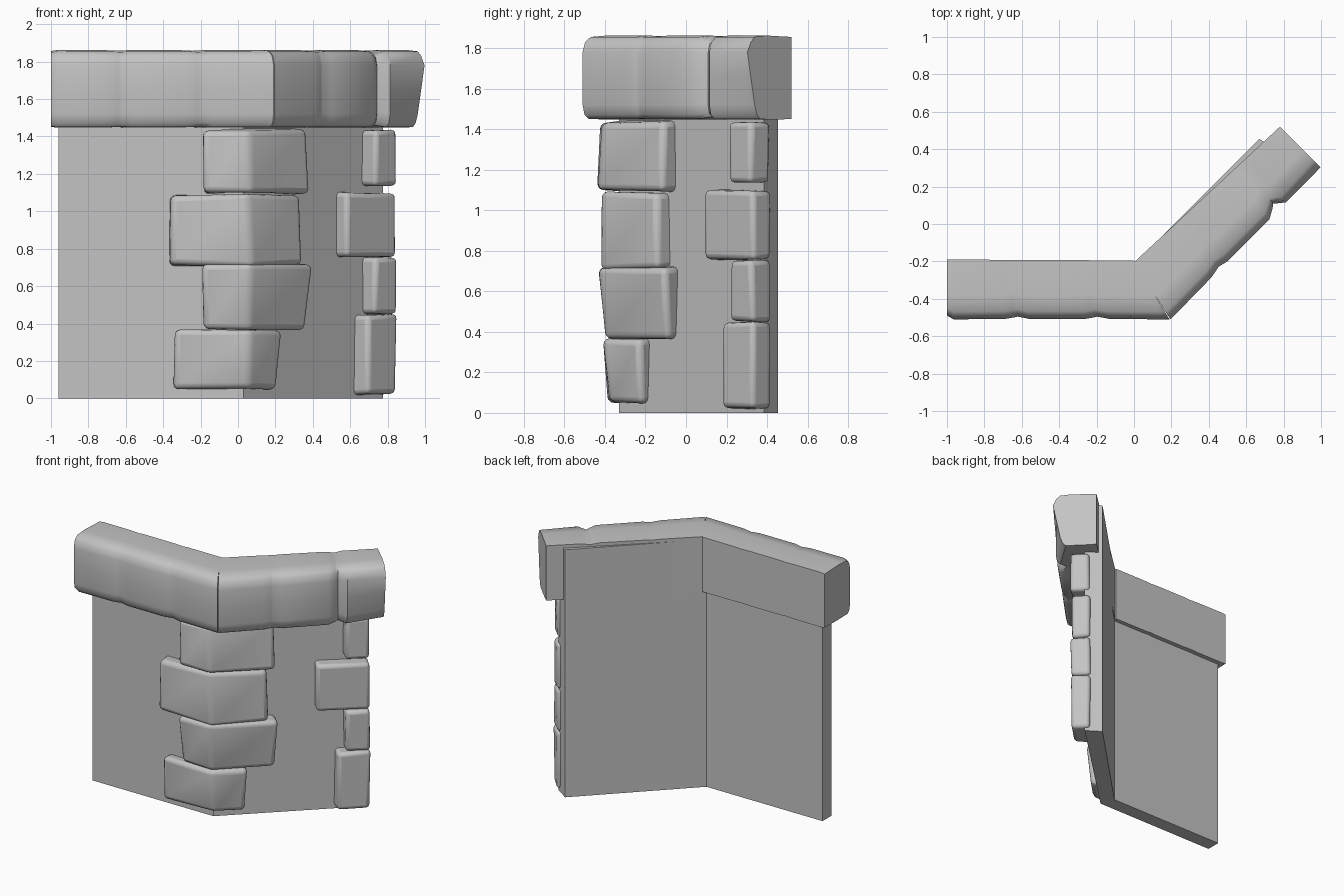
import bpy, bmesh, math, random
from mathutils import Vector

random.seed(4)
cube = bpy.data.objects.get("Cube")
if cube:
    bpy.data.objects.remove(cube, do_unlink=True)

stone = bpy.data.materials.new("grey stone")
stone.use_nodes = True
GREY = (0.55, 0.55, 0.55, 1)
stone.diffuse_color = GREY
stone.node_tree.nodes["Principled BSDF"].inputs["Base Color"].default_value = GREY


def loft(name, rings):
    """Skin matching closed rings of points and close both ends."""
    bm = bmesh.new()
    rows = [[bm.verts.new(p) for p in ring] for ring in rings]
    n = len(rows[0])
    for a, b in zip(rows, rows[1:]):
        for i in range(n):
            j = (i + 1) % n
            bm.faces.new((a[i], a[j], b[j], b[i]))
    bm.faces.new(rows[0])
    bm.faces.new(rows[-1])
    bmesh.ops.recalc_face_normals(bm, faces=bm.faces)
    mesh = bpy.data.meshes.new(name)
    bm.to_mesh(mesh)
    bm.free()
    mesh.materials.append(stone)
    obj = bpy.data.objects.new(name, mesh)
    bpy.context.collection.objects.link(obj)
    return obj


def smooth(obj, angle):
    bpy.ops.object.select_all(action='DESELECT')
    obj.select_set(True)
    bpy.context.view_layer.objects.active = obj
    bpy.ops.object.shade_smooth_by_angle(angle=math.radians(angle))


# Bent wall slab
plan = [(-0.96, -0.33), (0.03, -0.33), (0.775, 0.385),
        (0.67, 0.455), (-0.01, -0.225), (-0.96, -0.225)]
loft("wall", [[(x, y, z) for x, y in plan] for z in (0, 1.83)])

# Rounded stone cap, as (depth fraction, height) from back bottom round the front
PROFILE = [(0, 1.45), (0.5, 1.447), (0.9, 1.45), (0.97, 1.47), (1, 1.52),
           (1, 1.66), (1, 1.78), (0.96, 1.83), (0.87, 1.855), (0.6, 1.862), (0, 1.855)]


def cap(name, back, front, joints, taper, ends):
    """One straight run of capstones with shallow grooves at the joints."""
    stations = [(0, ends[0], 0), (0.03, 0, 0)]
    for t, depth in joints:
        stations += [(t - 0.06, 0.005, 0), (t - 0.015, depth * 0.7, 0),
                     (t, depth, 0), (t + 0.05, 0.005, 0)]
    stations += [(0.97, 0, taper * 0.9), (1, ends[1], taper)]
    b0, b1, f0, f1 = [Vector(p) for p in (*back, *front)]
    rings = []
    for t, shrink, tilt in stations:
        b, f = b0.lerp(b1, t), f0.lerp(f1, t)
        ring = []
        for d, z in PROFILE:
            lean = tilt * (1.8 - z) / 0.35 if z < 1.8 else tilt * 0.25
            p = b.lerp(f, d * (1 - shrink * 1.6 - lean))
            ring.append((p.x, p.y, 1.65 + (z - 1.65) * (1 - shrink * 0.6)))
        rings.append(ring)
    smooth(loft(name, rings), 40)


cap("left_cap", [(-1, -0.19), (0, -0.195)], [(-1, -0.51), (0.19, -0.51)],
    [(0.32, 0.03), (0.68, 0.03)], 0, (0.04, 0))
cap("right_cap", [(0, -0.205), (0.78, 0.52)], [(0.195, -0.51), (1.0, 0.3)],
    [(0.33, 0.03), (0.72, 0.09)], 0.22, (0, 0))

# Local frame of the angled wing
FOLD = Vector((0.03, -0.33))
ALONG = Vector((0.719, 0.695))
OUT = Vector((0.695, -0.719))


def wing(s, n):
    return FOLD + ALONG * s + OUT * n


def rough_stone(name, rings, bevel):
    jitter = lambda: random.uniform(-0.008, 0.008)
    obj = loft(name, [[(p[0] + jitter(), p[1] + jitter(), p[2] + jitter())
                       for p in ring] for ring in rings])
    mod = obj.modifiers.new("rounded_edges", 'BEVEL')
    mod.width = bevel
    mod.segments = 3
    mod.limit_method = 'ANGLE'
    smooth(obj, 50)


# Corner stones wrapping the fold: bottom, top, left x, right reach, lower and upper relief
CORNER = [(0.05, 0.365, -0.34, 0.19, 0.05, 0.075),
          (0.37, 0.72, -0.19, 0.38, 0.065, 0.105),
          (0.71, 1.09, -0.365, 0.32, 0.095, 0.08),
          (1.095, 1.437, -0.185, 0.36, 0.105, 0.09)]
for i, (z0, z1, left, reach, low, high) in enumerate(CORNER):
    rings = []
    for z, n in ((z0, low), (z1, high)):
        spread = n * 0.41
        pts = [Vector((left, -0.29)), Vector((left, -0.33 - n)),
               Vector((FOLD.x + spread, -0.33 - n)),
               wing(spread + reach, n), wing(spread + reach, -0.03),
               Vector((0.015, -0.29))]
        rings.append([(p.x, p.y, z) for p in pts])
    rough_stone(f"corner_stone_{i + 1}", rings, 0.03)

# Stones along the free edge of the wing: bottom, top, start, relief
EDGE = [(0.02, 0.45, 0.82, 0.1), (0.455, 0.75, 0.88, 0.1),
        (0.76, 1.10, 0.69, 0.09), (1.13, 1.438, 0.88, 0.1)]
for i, (z0, z1, start, n) in enumerate(EDGE):
    pts = [wing(start, -0.03), wing(start, n), wing(1.045, n), wing(1.045, -0.03)]
    rough_stone(f"edge_stone_{i + 1}", [[(p.x, p.y, z) for p in pts] for z in (z0, z1)], 0.025)
